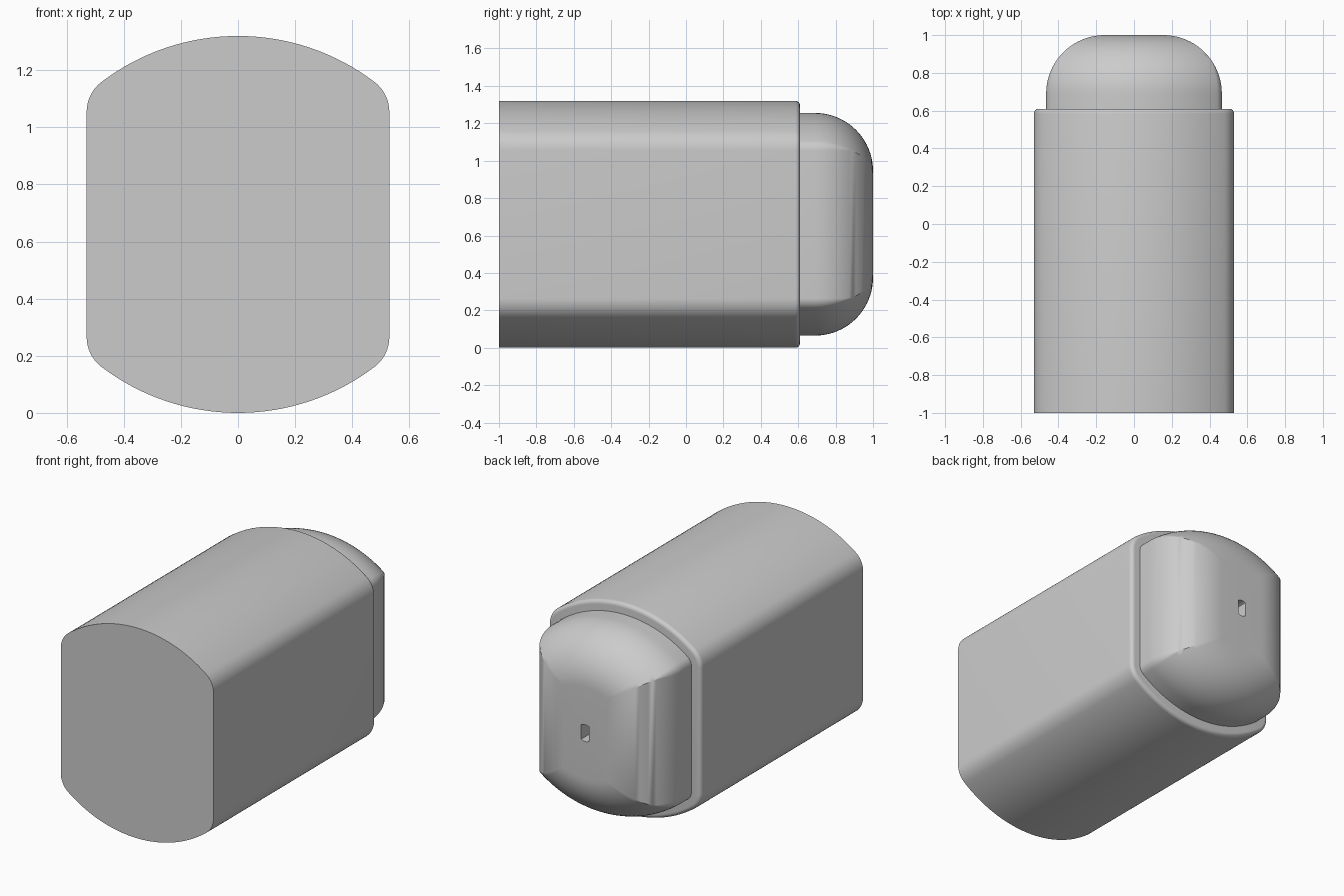
import bpy, bmesh
from math import sin, cos, sqrt, atan2, pi, radians
from mathutils import Vector

if "Cube" in bpy.data.objects:
    bpy.data.objects.remove(bpy.data.objects["Cube"])

MID_Z = 0.66        # height of the long axis
ARC_DROP = 0.13     # crown arc centres sit this far past the axis

grey = bpy.data.materials.new("light grey")
grey.use_nodes = True
grey.diffuse_color = (0.6, 0.6, 0.6, 1)
grey.node_tree.nodes["Principled BSDF"].inputs["Base Color"].default_value = (0.6, 0.6, 0.6, 1)


def section(inset, y):
    """Straight-sided outline with crowned top and bottom, offset inward."""
    half, crown, fillet = 0.53 - inset, 0.79 - inset, max(0.13 - inset, 0)
    cx = half - fillet
    cz = sqrt((crown - fillet) ** 2 - cx ** 2)
    turn = atan2(cz, cx)
    quarter = []
    for i in range(9):
        a = turn * i / 8
        quarter.append((cx + fillet * cos(a), cz - ARC_DROP + fillet * sin(a)))
    for i in range(1, 17):
        a = turn + (pi / 2 - turn) * i / 16
        quarter.append((crown * cos(a), crown * sin(a) - ARC_DROP))
    top = quarter + [(-x, z) for x, z in reversed(quarter[:-1])]
    ring = top + [(-x, -z) for x, z in top]
    return [Vector((x, y, z + MID_Z)) for x, z in ring]


def circle_like(ring, radius, y):
    """Circle whose points lie in the same directions as the ring's points."""
    axis = Vector((0, 0, MID_Z))
    out = []
    for p in ring:
        d = Vector((p.x, 0, p.z)) - axis
        out.append(axis + d.normalized() * radius + Vector((0, y, 0)))
    return out


def loft(name, rings):
    bm = bmesh.new()
    loops = [[bm.verts.new(p) for p in ring] for ring in rings]
    n = len(loops[0])
    for a, b in zip(loops, loops[1:]):
        for i in range(n):
            j = (i + 1) % n
            bm.faces.new((a[i], a[j], b[j], b[i]))
    bm.faces.new(loops[0])
    bm.faces.new(loops[-1])
    bmesh.ops.remove_doubles(bm, verts=bm.verts, dist=1e-5)
    bmesh.ops.recalc_face_normals(bm, faces=bm.faces)
    mesh = bpy.data.meshes.new(name)
    bm.to_mesh(mesh)
    bm.free()
    mesh.materials.append(grey)
    obj = bpy.data.objects.new(name, mesh)
    bpy.context.collection.objects.link(obj)
    bpy.ops.object.select_all(action="DESELECT")
    obj.select_set(True)
    bpy.context.view_layer.objects.active = obj
    bpy.ops.object.shade_smooth_by_angle(angle=radians(30))
    return obj


def rounding(base_inset, end_y, radius, steps):
    """Sections that roll over a quarter circle up to end_y."""
    rings = []
    for i in range(steps + 1):
        a = pi / 2 * i / steps
        rings.append(section(base_inset + radius * (1 - cos(a)),
                             end_y - radius + radius * sin(a)))
    return rings


# Long main body, sharp at the front and softly rounded at the rear rim
loft("main_body", [section(0, -1)] + rounding(0, 0.61, 0.025, 6))

# Domed rear cap with a small round hole in its flat end
dome = rounding(0.065, 1.0, 0.31, 20)
hole = [circle_like(dome[-1], 0.053, y) for y in (1.0, 0.88)]
loft("rear_cap", [section(0.065, 0.6)] + dome + hole)
